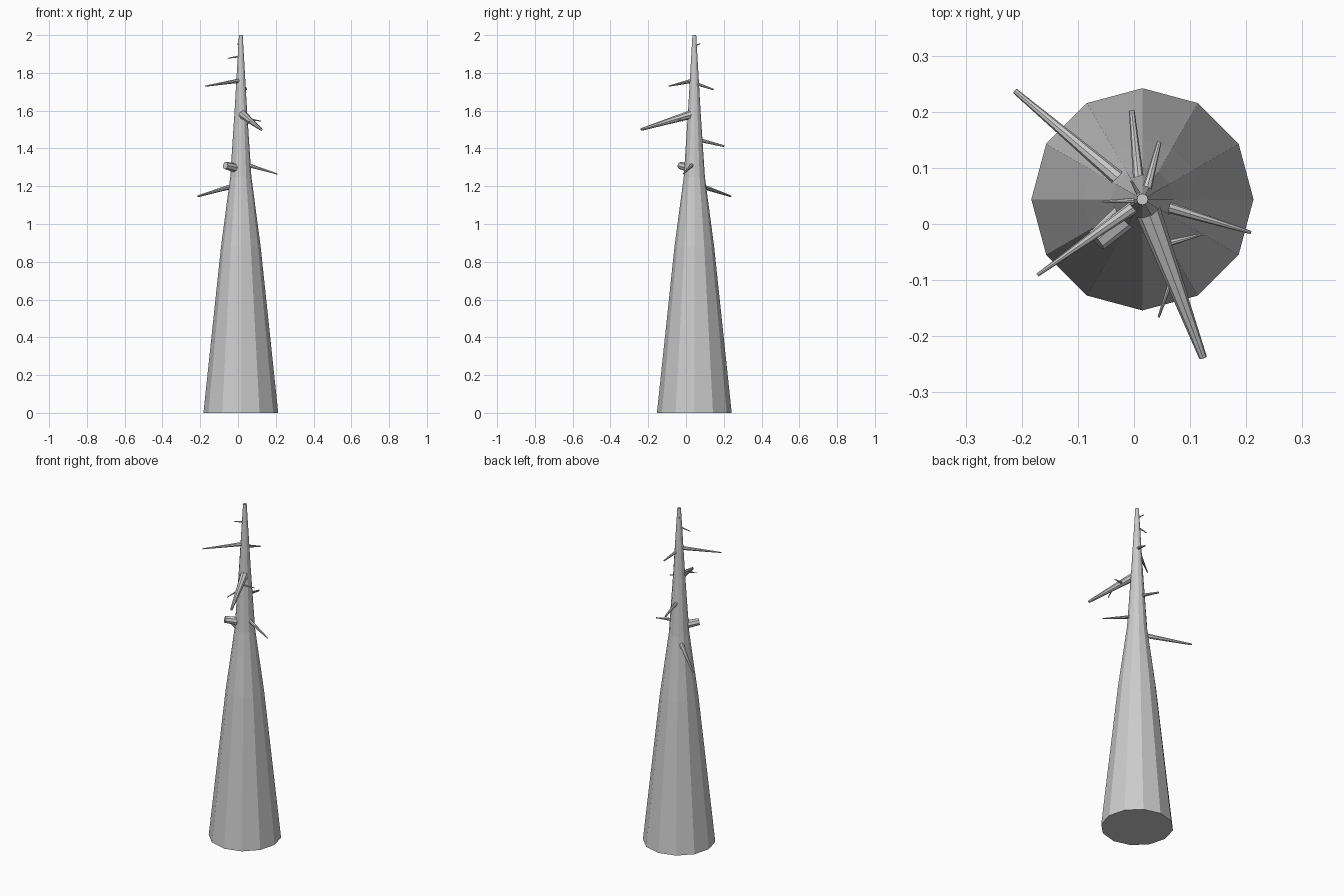
import bpy, bmesh
from math import cos, sin, pi
from mathutils import Vector

if "Cube" in bpy.data.objects:
    bpy.data.objects.remove(bpy.data.objects["Cube"])

CX, CY = 0.015, 0.044


def make_object(name, bm):
    bmesh.ops.recalc_face_normals(bm, faces=bm.faces)
    mesh = bpy.data.meshes.new(name)
    bm.to_mesh(mesh)
    bm.free()
    obj = bpy.data.objects.new(name, mesh)
    bpy.context.collection.objects.link(obj)


def tube(name, rings, sides):
    """Loft of flat-capped rings: (centre, axis u, axis v, radius)."""
    bm = bmesh.new()
    loops = []
    for c, u, v, r in rings:
        loops.append([bm.verts.new(c + r * (cos(2 * pi * i / sides) * u + sin(2 * pi * i / sides) * v))
                      for i in range(sides)])
    for a, b in zip(loops, loops[1:]):
        for i in range(sides):
            j = (i + 1) % sides
            bm.faces.new((a[i], a[j], b[j], b[i]))
    bm.faces.new(loops[0])
    bm.faces.new(loops[-1])
    make_object(name, bm)


def branch(name, base, tip, r0, r1, sink=0.02):
    a, b = Vector(base), Vector(tip)
    d = (b - a).normalized()
    u = d.cross(Vector((0, 0, 1))).normalized()
    v = d.cross(u)
    # root sinks into its parent
    tube(name, [(a - d * sink, u, v, r0), (b, u, v, r1)], 8)


# tapering twelve-sided trunk
X, Y = Vector((1, 0, 0)), Vector((0, 1, 0))
profile = [(0, 0.198), (0.88, 0.105), (1.25, 0.056), (1.6, 0.033), (2.0, 0.01)]
tube("trunk", [(Vector((CX, CY, z)), X, Y, r) for z, r in profile], 12)

# dead branches: base, tip, base radius, tip radius
branches = [
    ((-0.03, 0.083, 1.20), (-0.212, 0.237, 1.147), 0.014, 0.005),
    ((0.007, 0.09, 1.44), (-0.004, 0.202, 1.412), 0.010, 0.005),
    ((0.025, 0.07, 1.738), (0.045, 0.146, 1.712), 0.009, 0.004),
    ((0.06, 0.03, 1.31), (0.208, -0.015, 1.265), 0.011, 0.003),
    ((0.03, 0.01, 1.575), (0.123, -0.238, 1.5), 0.023, 0.007),
    ((-0.005, 0.027, 1.757), (-0.172, -0.091, 1.73), 0.012, 0.003),
    ((0.005, 0.042, 1.887), (-0.056, 0.04, 1.877), 0.005, 0.002),
    ((0.01, 0.05, 1.945), (-0.005, 0.077, 1.955), 0.004, 0.002),
]
for i, (a, b, r0, r1) in enumerate(branches):
    branch(f"branch_{i + 1}", a, b, r0, r1, 0.02 if i < 6 else 0.0)

# broken stub
branch("broken_stub", (-0.015, 0.015, 1.297), (-0.067, -0.03, 1.31), 0.025, 0.020)

# twigs on the largest branch
branch("twig_1", (0.05, -0.037, 1.555), (0.122, -0.018, 1.545), 0.007, 0.002, 0)
branch("twig_2", (0.068, -0.095, 1.545), (0.044, -0.166, 1.525), 0.005, 0.002, 0)
